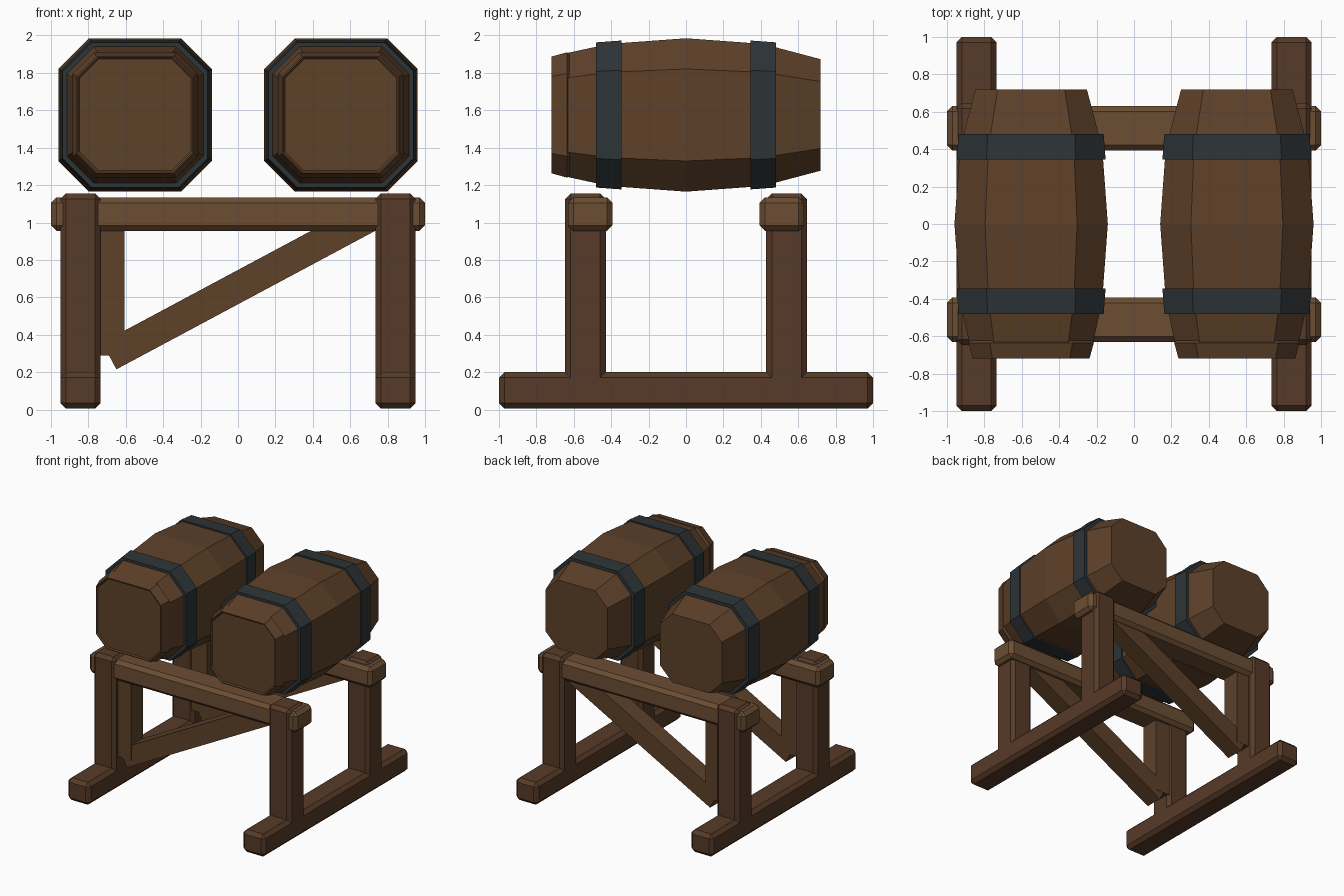
import bpy, bmesh, math
from mathutils import Matrix, Vector

if "Cube" in bpy.data.objects:
    bpy.data.objects.remove(bpy.data.objects["Cube"])


def material(name, rgb):
    m = bpy.data.materials.new(name)
    m.diffuse_color = (*rgb, 1)
    m.use_nodes = True
    m.node_tree.nodes["Principled BSDF"].inputs["Base Color"].default_value = m.diffuse_color
    return m


BEAM = material("beam_wood", (0.15, 0.075, 0.033))
DARK = material("dark_wood", (0.095, 0.043, 0.021))
CASK = material("cask_wood", (0.11, 0.052, 0.022))
IRON = material("iron", (0.026, 0.034, 0.038))


def finish(bm, name, mat):
    bmesh.ops.recalc_face_normals(bm, faces=bm.faces)
    me = bpy.data.meshes.new(name)
    bm.to_mesh(me)
    bm.free()
    me.materials.append(mat)
    ob = bpy.data.objects.new(name, me)
    bpy.context.collection.objects.link(ob)
    return ob


def timber(name, lo, hi, mat, bevel=0.03):
    """Box between two corners with chamfered edges."""
    lo, hi = Vector(lo), Vector(hi)
    bm = bmesh.new()
    bmesh.ops.create_cube(bm, size=1, matrix=Matrix.Translation((lo + hi) / 2)
                          @ Matrix.Diagonal((*(hi - lo), 1)))
    if bevel:
        bmesh.ops.bevel(bm, geom=bm.edges[:], offset=bevel, segments=1,
                        affect='EDGES')
    return finish(bm, name, mat)


def octagon_loft(name, cx, cz, sections, mat, ring=False):
    """Loft chamfered squares along y; section = (y, half width, flat ratio)."""
    bm = bmesh.new()
    loops = []
    for y, h, r in sections:
        f = h * r
        pts = [(h, -f), (h, f), (f, h), (-f, h), (-h, f), (-h, -f), (-f, -h), (f, -h)]
        loops.append([bm.verts.new((cx + a, y, cz + b)) for a, b in pts])
    pairs = list(zip(loops, loops[1:]))
    if ring:
        pairs.append((loops[-1], loops[0]))
    else:
        bm.faces.new(loops[0])
        bm.faces.new(loops[-1])
    for a, b in pairs:
        for i in range(8):
            j = (i + 1) % 8
            bm.faces.new((a[i], a[j], b[j], b[i]))
    return finish(bm, name, mat)


# barrels with iron hoops and a raised front lid
for side, s in (("left", -1), ("right", 1)):
    cx, cz = s * 0.55, 1.575
    octagon_loft(side + "_barrel", cx, cz,
                 [(-0.65, 0.328, 0.6), (-0.41, 0.38, 0.6), (0, 0.41, 0.6),
                  (0.41, 0.38, 0.6), (0.72, 0.298, 0.6)], CASK)
    octagon_loft(side + "_lid", cx, cz,
                 [(-0.60, 0.30, 0.66), (-0.635, 0.335, 0.66), (-0.72, 0.312, 0.66),
                  (-0.72, 0.306, 0.66), (-0.71, 0.298, 0.66)], CASK)
    for end, t in (("front", -1), ("back", 1)):
        octagon_loft(f"{side}_{end}_hoop", cx, cz,
                     [(t * 0.345, 0.365, 0.6), (t * 0.345, 0.398, 0.6),
                      (t * 0.48, 0.388, 0.6), (t * 0.48, 0.35, 0.6)], IRON, True)

# feet running front to back
for side, s in (("left", -1), ("right", 1)):
    x = s * 0.842
    timber(side + "_foot", (x - 0.108, -1, 0.005), (x + 0.108, 1, 0.2), DARK)

# front and back trestle frames
for end, t in (("front", -1), ("back", 1)):
    for side, s in (("left", -1), ("right", 1)):
        x, y = s * 0.842, t * 0.538
        timber(f"{end}_{side}_post", (x - 0.108, y - 0.109, 0.14),
               (x + 0.108, y + 0.109, 1.155), DARK)
    y = t * 0.512
    timber(end + "_beam", (-1, y - 0.12, 0.955), (1, y + 0.12, 1.135), BEAM)
    y = t * 0.52
    # short upright beside the left post, and the diagonal brace
    timber(end + "_upright", (-0.77, y - 0.08, 0.29), (-0.607, y + 0.08, 1.05), CASK, 0)
    brace = timber(end + "_brace", (0, -0.078, 0), (1.62, 0.078, 0.162), CASK, 0)
    brace.location = (-0.65, y, 0.215)
    brace.rotation_euler.y = -math.atan(0.535)
